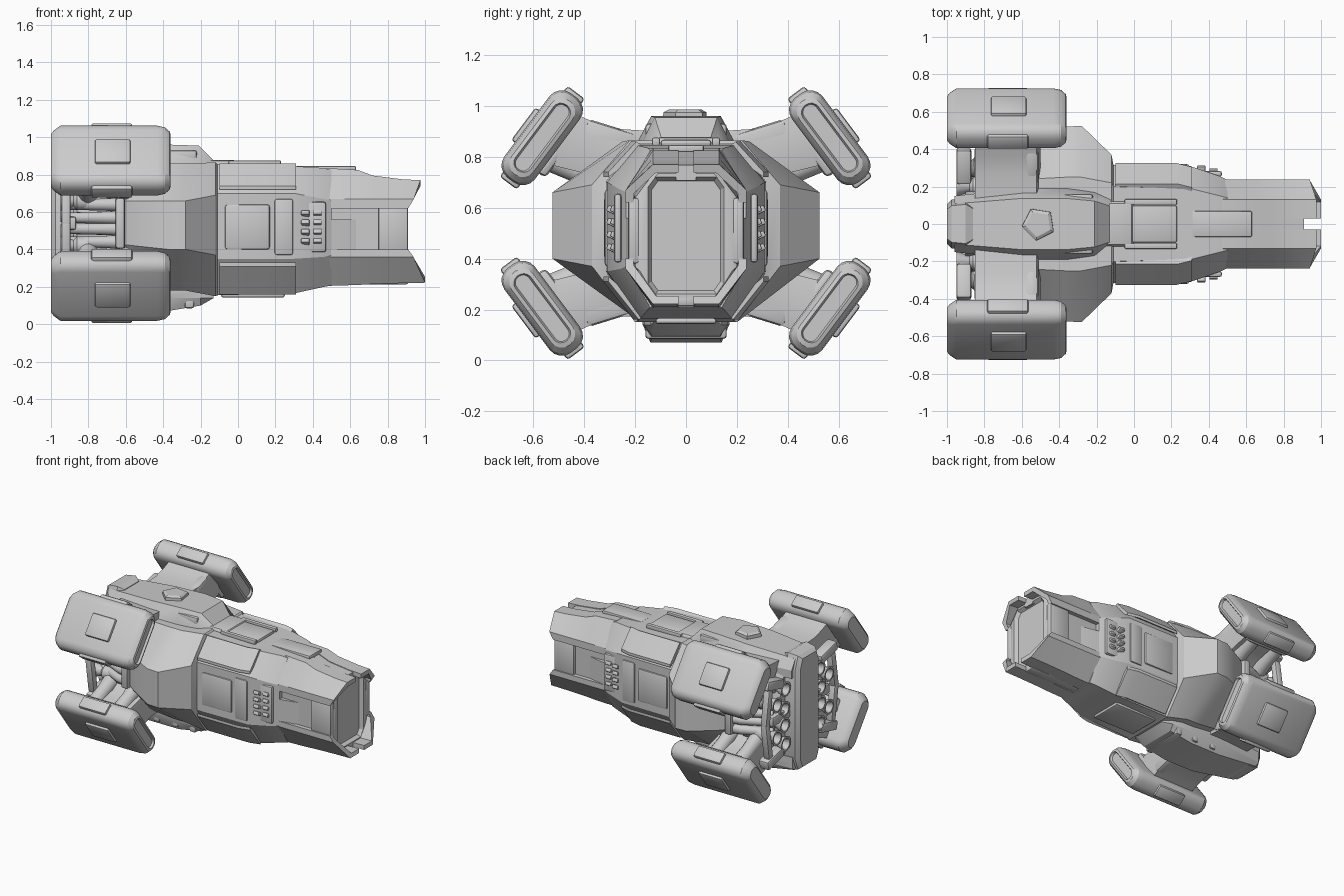
import bpy, bmesh, math
from mathutils import Vector, Matrix

ZC = 0.54                      # height of the ship's centre line
TILT = -math.radians(53.13)    # lean of the engine pods


def finish(name, bm, mirror=""):
    bmesh.ops.recalc_face_normals(bm, faces=bm.faces[:])
    for f in bm.faces:
        f.smooth = True
    me = bpy.data.meshes.new(name)
    bm.to_mesh(me)
    bm.free()
    me.set_sharp_from_angle(angle=math.radians(28))
    ob = bpy.data.objects.new(name, me)
    bpy.context.collection.objects.link(ob)
    ob.location.z = ZC
    if mirror:
        m = ob.modifiers.new("Mirror", "MIRROR")
        m.use_axis = (False, "y" in mirror, "z" in mirror)
        m.use_mirror_merge = False
    return ob


def loft(name, rings, mirror="", bevel=0):
    """Skin a list of point rings and cap both ends."""
    bm = bmesh.new()
    vs = [[bm.verts.new((p[0], p[1], p[2] - ZC)) for p in r] for r in rings]
    n = len(vs[0])
    for a, b in zip(vs, vs[1:]):
        for i in range(n):
            bm.faces.new((a[i], a[(i + 1) % n], b[(i + 1) % n], b[i]))
    bm.faces.new(vs[0])
    bm.faces.new(vs[-1])
    if bevel:
        bmesh.ops.bevel(bm, geom=bm.edges[:], offset=bevel, segments=2, affect="EDGES", profile=0.5)
    return finish(name, bm, mirror)


def box(name, c, s, mirror="", ang=0, bevel=0.012, taper=1.0):
    bm = bmesh.new()
    bmesh.ops.create_cube(bm, size=1)
    for v in bm.verts:
        k = taper if v.co.z > 0 else 1
        v.co = Vector((v.co.x * s[0] * k, v.co.y * s[1] * k, v.co.z * s[2]))
    if bevel:
        bmesh.ops.bevel(bm, geom=bm.edges[:], offset=bevel, segments=2, affect="EDGES", profile=0.5)
    bm.transform(Matrix.Translation((c[0], c[1], c[2] - ZC)) @ Matrix.Rotation(ang, 4, "X"))
    return finish(name, bm, mirror)


def tube(name, pts, radii, mirror="yz", sides=14):
    """Round tube through points with a radius at each."""
    pts = [Vector(p) for p in pts]
    rings = []
    for i, (p, r) in enumerate(zip(pts, radii)):
        d = (pts[-1] - pts[0]).normalized()
        u = d.orthogonal().normalized()
        w = d.cross(u)
        rings.append([p + r * (u * math.cos(t) + w * math.sin(t))
                      for t in (2 * math.pi * k / sides for k in range(sides))])
    return loft(name, rings, mirror)


def octagon(x, w, lo, hi, tw, zt, bw, zb):
    h = [(tw, zt), (w, hi), (w, lo), (bw, zb)]
    return [(x, y, z) for y, z in h] + [(x, -y, z) for y, z in reversed(h)]


def rounded(l, t, r, n=5):
    r = min(r, t / 2 - 0.002)
    out = []
    for k, (sx, sy) in enumerate([(1, 1), (-1, 1), (-1, -1), (1, -1)]):
        for j in range(n):
            a = math.pi / 2 * (k + j / (n - 1))
            out.append((sx * (l / 2 - r) + r * math.cos(a), sy * (t / 2 - r) + r * math.sin(a)))
    return out


# Main hull
loft("hull", [octagon(*s) for s in [
    (-0.64, 0.36, 0.43, 0.66, 0.20, 0.84, 0.20, 0.22),
    (-0.56, 0.42, 0.42, 0.66, 0.24, 0.86, 0.22, 0.20),
    (-0.37, 0.52, 0.40, 0.66, 0.25, 0.86, 0.22, 0.18),
    (-0.28, 0.525, 0.40, 0.66, 0.25, 0.86, 0.22, 0.18),
    (-0.12, 0.37, 0.37, 0.69, 0.22, 0.865, 0.20, 0.15),
    (-0.11, 0.315, 0.35, 0.70, 0.20, 0.855, 0.19, 0.155),
    (0.30, 0.31, 0.35, 0.70, 0.19, 0.845, 0.18, 0.165),
    (0.46, 0.255, 0.36, 0.67, 0.15, 0.835, 0.15, 0.20),
    (0.50, 0.235, 0.37, 0.66, 0.14, 0.825, 0.14, 0.207)]])

# Raised armour bands on the shoulders and belly edges
for nm, z0, z1, y1, y0 in [("upper_armour", 0.72, 0.85, 0.325, 0.215), ("lower_armour", 0.33, 0.17, 0.325, 0.205)]:
    d = 0.02 if z1 > z0 else -0.02
    loft(nm, [[(x, y1 - e, z0), (x, y1 - e, z0 + d), (x, y0 - e, z1 + d / 2), (x, y0 - 0.06, z1 - d)]
              for x, e in [(-0.1, 0), (0.23, 0), (0.31, 0.02)]], "y")

# Side plates and vent slats
box("side_plate", (0.05, 0.308, 0.52), (0.24, 0.03, 0.24), "y")
box("side_rib", (0.245, 0.305, 0.52), (0.10, 0.03, 0.30), "y")
box("vent_frame", (0.395, 0.268, 0.52), (0.15, 0.03, 0.27), "y")
for i in range(4):
    for x, y in [(0.36, 0.287), (0.425, 0.272)]:
        box("vent_slat", (x, y, 0.44 + 0.05 * i), (0.045, 0.05, 0.026), "y", 0.4, 0.006)

# Nose core with recessed window
loft("nose_core", [octagon(*s) for s in [
    (0.45, 0.205, 0.37, 0.65, 0.12, 0.80, 0.12, 0.22),
    (0.70, 0.205, 0.37, 0.65, 0.12, 0.765, 0.12, 0.235),
    (0.90, 0.20, 0.37, 0.64, 0.12, 0.745, 0.12, 0.24),
    (0.91, 0.18, 0.35, 0.65, 0.11, 0.735, 0.11, 0.245),
    (0.91, 0.15, 0.30, 0.68, 0.12, 0.72, 0.12, 0.26),
    (0.885, 0.135, 0.31, 0.67, 0.11, 0.705, 0.11, 0.275)]])
box("nose_side_panel", (0.83, 0.205, 0.51), (0.16, 0.045, 0.26), "y")
loft("nose_side_wedge", [[(0.49, 0.19, z), (0.49, 0.237, z), (0.60, 0.215, z), (0.68, 0.19, z)]
                         for z in (0.40, 0.47, 0.56)], "y")


# Nose shells: split top and bottom jaws with raked tips
def jaw(name, tops, shoulder, edge, tip, back):
    s = 1 if tops[0] > edge else -1
    rings = []
    for k, (x, zt) in enumerate(zip((0.47, 0.64, 0.72, 0.88, tip), tops)):
        t = 0.032 * s
        prof = [(0.03, zt), (0.13, zt), (0.237, shoulder), (0.237, edge),
                (0.207, edge), (0.207, shoulder - t / 2), (0.118, zt - t), (0.03, zt - t)]
        rings.append([(x if k < 4 else back + (tip - back) * min(1, 1.4 * (z - edge) / (zt - edge)), y, z)
                      for y, z in prof])
    loft(name, rings, "y")


jaw("upper_jaw", (0.835, 0.825, 0.795, 0.775, 0.77), 0.67, 0.62, 0.975, 0.91)
jaw("lower_jaw", (0.205, 0.21, 0.215, 0.22, 0.222), 0.36, 0.40, 1.0, 0.91)
loft("upper_jaw_keel", [[(x, -0.04, z), (x, 0.04, z), (x, 0.04, z - 0.06), (x, -0.04, z - 0.06)]
                        for x, z in [(0.47, 0.83), (0.64, 0.82), (0.72, 0.79), (0.91, 0.767)]])
box("lower_jaw_keel", (0.69, 0, 0.235), (0.44, 0.08, 0.045))

# Dorsal hump, top panels and rails
loft("dorsal_hump", [octagon(x, w, 0.83, 0.86, w * 0.72, zt, w, 0.8) for x, w, zt in [
    (-0.96, 0.15, 0.93), (-0.60, 0.19, 0.95), (-0.36, 0.19, 0.96), (-0.21, 0.17, 0.955), (-0.12, 0.13, 0.865)]])
tube("dorsal_hatch", [(-0.51, 0, 0.94), (-0.51, 0, 0.975), (-0.51, 0, 0.985)], (0.092, 0.09, 0.07), "", 5)
box("dorsal_panel", (-0.1, 0, 0.862), (0.2, 0.25, 0.03), taper=0.9)
box("top_plate", (0.10, 0, 0.855), (0.26, 0.20, 0.025))
box("top_rail", (0.09, 0.118, 0.86), (0.28, 0.03, 0.03), "y", bevel=0.006)
box("spine_plate", (0.47, 0, 0.832), (0.32, 0.14, 0.03), "", bevel=0.008)
box("hump_step", (-0.30, 0.13, 0.90), (0.16, 0.06, 0.06), "y")

# Belly keel
loft("belly_keel", [octagon(x, w, 0.14, 0.18, w, 0.22, w * 0.82, zb) for x, w, zb in [
    (-0.96, 0.14, 0.12), (-0.62, 0.17, 0.07), (-0.38, 0.17, 0.07), (-0.20, 0.165, 0.10), (-0.13, 0.14, 0.16)]])
for x in (-0.55, -0.40, -0.26):
    box("belly_rib", (x, 0, 0.115), (0.05, 0.32, 0.06))
box("belly_plate", (0.08, 0, 0.155), (0.34, 0.24, 0.025))

# Engine pods
U, V = Vector((0, 0.6, -0.8)), Vector((0, 0.8, 0.6))
POD = Vector((0, 0.565, 0.875))
loft("engine_pod", [[POD + Vector((x, 0, 0)) + U * a + V * b for a, b in rounded(l, t, 0.06)]
                    for x, l, t in [(-1.0, 0.33, 0.09), (-0.985, 0.37, 0.125), (-0.95, 0.415, 0.15),
                                    (-0.43, 0.415, 0.15), (-0.39, 0.40, 0.14), (-0.365, 0.36, 0.105),
                                    (-0.36, 0.32, 0.075), (-0.375, 0.31, 0.06)]], "yz")
box("pod_clamp", POD + Vector((-0.675, 0, 0)), (0.22, 0.445, 0.085), "yz", TILT)
box("pod_outer_panel", POD + V * 0.075 + Vector((-0.67, 0, 0)), (0.19, 0.16, 0.035), "yz", TILT)
box("pod_inner_mount", POD - V * 0.08 + Vector((-0.68, 0, 0)), (0.34, 0.24, 0.05), "yz", TILT, 0.02)

# Pylons from hull to pods, with braces
loft("pylon", [[(-0.85, a, b), (-0.52, a, b), (-0.50, (a + c) / 2, (b + d) / 2), (-0.52, c, d), (-0.85, c, d)]
               for a, b, c, d in [(0.12, 0.90, 0.28, 0.66), (0.27, 0.91, 0.38, 0.73), (0.36, 0.935, 0.46, 0.75),
                                  (0.47, 0.985, 0.58, 0.78)]], "yz")
for x in (-0.60, -0.80):
    tube("pylon_brace", [(x, 0.28, 0.68), (x, 0.42, 0.745), (x, 0.54, 0.80)], (0.06, 0.05, 0.055))
box("pylon_collar", (-0.545, 0.30, 0.86), (0.07, 0.22, 0.12), "yz", 0.3, 0.02)

# Rear engine block: core, upright stern block, bulkhead, pipes and thrusters
loft("engine_core", [octagon(x, w, 0.42, 0.66, 0.14, 0.86, 0.14, 0.22) for x, w in [(-0.90, 0.20), (-0.6, 0.26)]])
loft("stern_block", [octagon(x, w, 0.2, 0.86, w * 0.75, zt, w * 0.75, 1.07 - zt) for x, w, zt in [
    (-1.0, 0.105, 0.93), (-0.975, 0.13, 0.95), (-0.90, 0.14, 0.96), (-0.86, 0.11, 0.94)]])
for z in (0.30, 0.45, 0.61, 0.77):
    box("stern_rib", (-0.975, 0, z), (0.045, 0.20, 0.09))
box("bulkhead", (-0.63, 0.20, 0.54), (0.05, 0.44, 0.27), "y")
for z in (0.57, 0.64):
    tube("fuel_pipe", [(-0.60, 0.37, z), (-0.70, 0.36, z), (-0.90, 0.27, z)], (0.04, 0.033, 0.028))
for y, z in [(0.21, 0.60), (0.30, 0.66), (0.20, 0.74)]:
    tube("thruster", [(-0.70, y, z), (-0.86, y, z), (-0.88, y, z), (-0.95, y, z), (-0.95, y, z), (-0.89, y, z)],
         (0.05, 0.05, 0.03, 0.055, 0.042, 0.02))
box("stern_bracket", (-0.91, 0.31, 0.81), (0.08, 0.19, 0.07), "yz", 0.25, 0.015)
box("stern_strut", (-0.92, 0.38, 0.66), (0.05, 0.05, 0.26), "yz", 0.15)
box("stern_tie", (-0.90, 0.21, 0.54), (0.07, 0.24, 0.07), "y")
